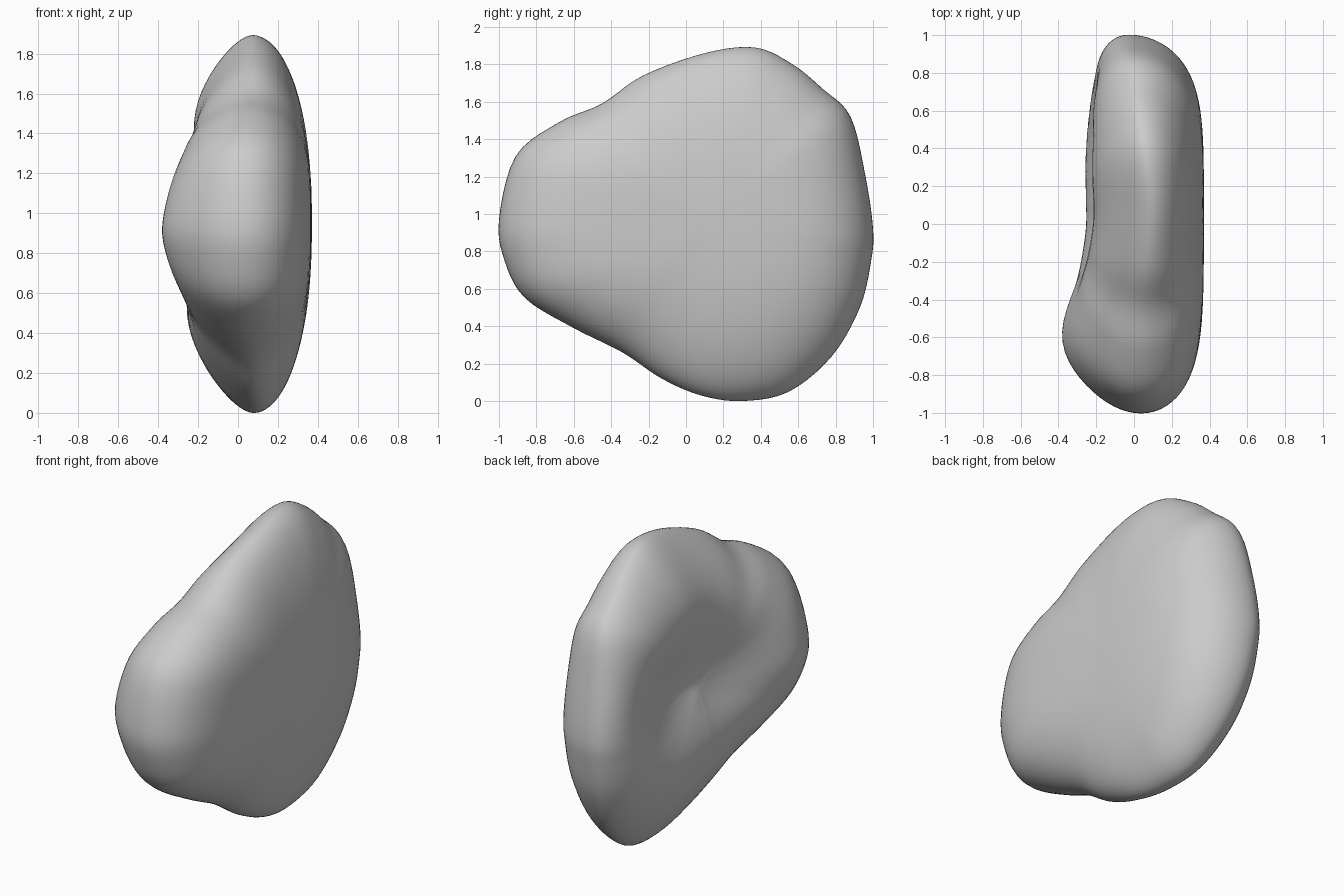
import bpy, bmesh, math
from mathutils import Vector

if "Cube" in bpy.data.objects:
    bpy.data.objects.remove(bpy.data.objects["Cube"], do_unlink=True)

# Side outline of the pebble as (y, z), counter-clockwise
OUTLINE = [Vector(p) for p in (
    (1, .92), (.96, 1.2), (.88, 1.52), (.73, 1.67), (.57, 1.8), (.37, 1.89),
    (.1, 1.86), (-.23, 1.74), (-.45, 1.59), (-.68, 1.49), (-.91, 1.31), (-1, .97),
    (-.97, .75), (-.86, .55), (-.6, .39), (-.34, .26), (-.13, .12),
    (.08, .03), (.3, 0), (.55, .05), (.78, .24), (.93, .5), (.99, .75))]
CENTRE = Vector((.1, .95))
STEPS, RINGS = 5, 24


def smooth_loop(points, steps):
    """Closed Catmull-Rom curve through the points."""
    n, result = len(points), []
    for i in range(n):
        a, b, c, d = (points[(i + k) % n] for k in (-1, 0, 1, 2))
        for s in range(steps):
            u = s / steps
            result.append(.5 * (2 * b + (c - a) * u
                                + (2 * a - 5 * b + 4 * c - d) * u ** 2
                                + (3 * b - a - 3 * c + d) * u ** 3))
    return result


def mound(p, y, z, width, height):
    """Soft bump of size 1 around (y, z)."""
    return math.exp(-((p.x - y) / width) ** 2 - ((p.y - z) / height) ** 2)


def surface_point(rim, t, side):
    """Point on the flat (+1) or dented (-1) face, t = 0 centre to 1 rim."""
    p = CENTRE + (rim - CENTRE) * t
    along = (rim - CENTRE).normalized().x
    blunt = along ** 2
    back, front = max(0, along) * t, max(0, -along) * t
    middle = .1 - .13 * back - .06 * front
    if side > 0:
        fall = 2.2 + (1.8 if along > 0 else 2.6) * blunt
        x = middle + (.37 - middle) * max(0, 1 - t ** fall) ** .5
    else:
        fall = 2 + (1.5 if along > 0 else 2.5) * blunt
        cone = (.43 - .25 * back - .15 * front) * max(0, 1 - t ** fall) ** (.95 - .45 * blunt)
        edge = .06 * max(0, 1 - t ** 12) ** .5
        shape = .13 * mound(p, -.68, .93, .32, .3) - .24 * mound(p, .2, 1, .52, .37)
        x = middle - cone - edge - shape * (1 - t ** 4)
    return Vector((x, p.x, p.y))


# Pebble body: rings from one face's centre over the rim to the other's
rim = smooth_loop(OUTLINE, STEPS)
levels = [(math.sin(k / RINGS * math.pi / 2), 1) for k in range(1, RINGS + 1)]
levels += [(t, -1) for t, _ in reversed(levels[:-1])]

bm = bmesh.new()
rings = [[bm.verts.new(surface_point(r, t, side)) for r in rim] for t, side in levels]
n = len(rim)
for a, b in zip(rings, rings[1:]):
    for i in range(n):
        j = (i + 1) % n
        bm.faces.new((a[i], a[j], b[j], b[i]))
for ring, side in ((rings[0], 1), (rings[-1], -1)):
    pole = bm.verts.new(surface_point(rim[0], 0, side))
    for i in range(n):
        bm.faces.new((pole, ring[i], ring[(i + 1) % n]))
# Soften the surface while keeping the side outline
for _ in range(8):
    bmesh.ops.smooth_vert(bm, verts=bm.verts, factor=.5,
                          use_axis_x=True, use_axis_y=False, use_axis_z=False)
bmesh.ops.recalc_face_normals(bm, faces=bm.faces)

mesh = bpy.data.meshes.new("pebble")
bm.to_mesh(mesh)
bm.free()
pebble = bpy.data.objects.new("pebble", mesh)
bpy.context.collection.objects.link(pebble)

# Plain stone colour
stone = bpy.data.materials.new("light grey stone")
stone.use_nodes = True
colour = (.6, .6, .6, 1)
stone.diffuse_color = colour
stone.node_tree.nodes["Principled BSDF"].inputs["Base Color"].default_value = colour
mesh.materials.append(stone)

bpy.context.view_layer.objects.active = pebble
pebble.select_set(True)
bpy.ops.object.shade_smooth_by_angle(angle=math.radians(50))
